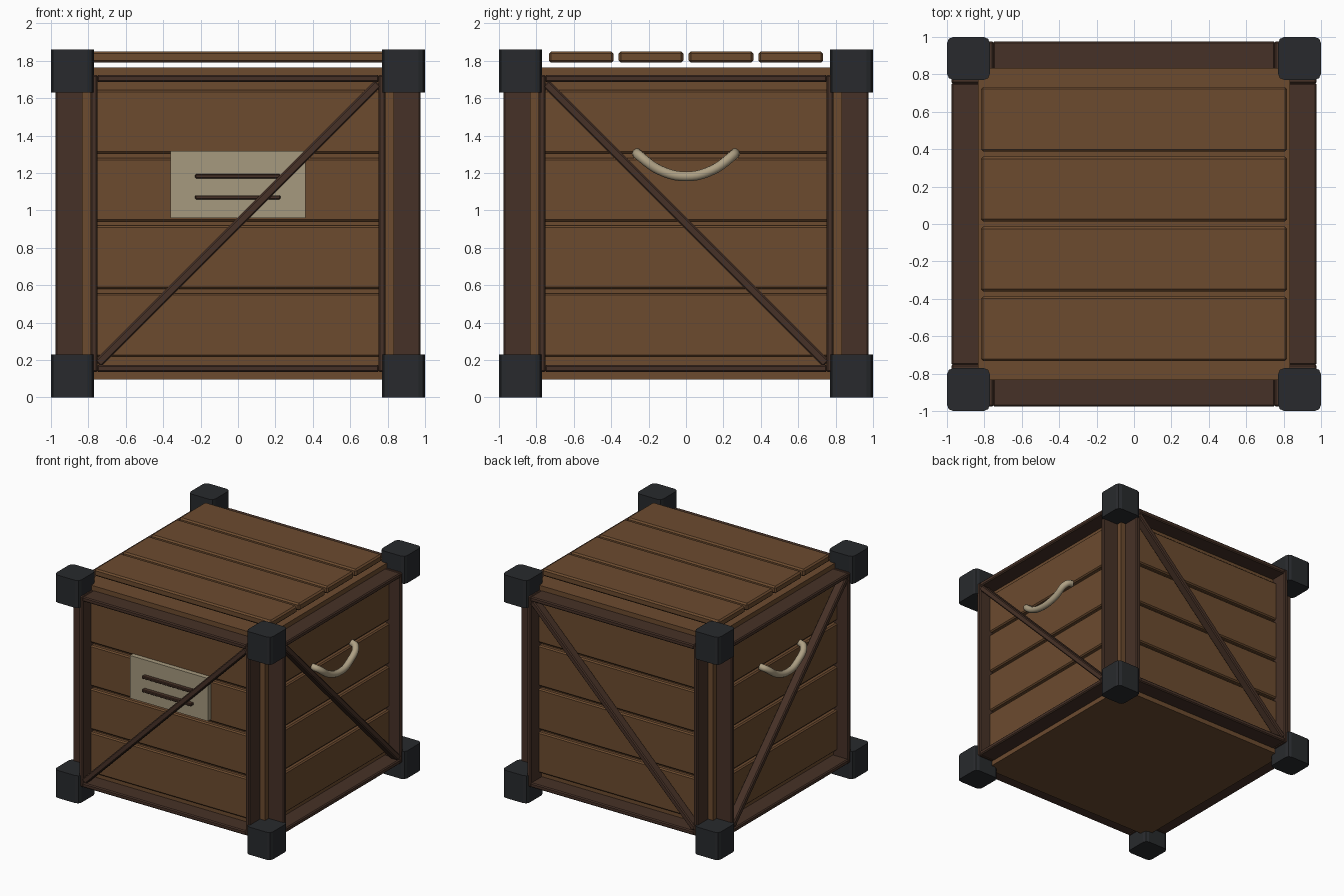
import bpy, bmesh, math
from mathutils import Matrix, Vector

if "Cube" in bpy.data.objects:
    bpy.data.objects.remove(bpy.data.objects["Cube"])


def material(name, rgb):
    m = bpy.data.materials.new(name)
    m.diffuse_color = (*rgb, 1)
    m.use_nodes = True
    m.node_tree.nodes["Principled BSDF"].inputs["Base Color"].default_value = m.diffuse_color
    return m


WOOD = material("plank_wood", (0.15, 0.07, 0.028))
DARK = material("dark_wood", (0.062, 0.031, 0.020))
IRON = material("iron", (0.021, 0.023, 0.026))
PAPER = material("paper", (0.38, 0.32, 0.21))
ROPE = material("rope", (0.42, 0.35, 0.23))


def boxes(name, parts, mat, bevel=0.0, turn=0.0, segments=1):
    """One object from boxes given as (low corner, high corner, optional tilt about y)."""
    bm = bmesh.new()
    for lo, hi, *tilt in parts:
        lo, hi = Vector(lo), Vector(hi)
        m = Matrix.Translation((lo + hi) / 2)
        if tilt:
            m = m @ Matrix.Rotation(tilt[0], 4, 'Y')
        m = m @ Matrix.Diagonal((*(hi - lo), 1))
        bmesh.ops.create_cube(bm, size=1, matrix=m)
    if bevel:
        bmesh.ops.bevel(bm, geom=bm.edges[:], offset=bevel, segments=segments,
                        affect='EDGES', profile=0.5)
    bm.transform(Matrix.Rotation(turn, 4, 'Z'))
    me = bpy.data.meshes.new(name)
    bm.to_mesh(me)
    bm.free()
    me.materials.append(mat)
    ob = bpy.data.objects.new(name, me)
    bpy.context.collection.objects.link(ob)
    return ob


# Core box
boxes("crate_core", [((-0.835, -0.835, 0.095), (0.835, 0.835, 1.765))], WOOD)

# Lid planks, floating just above the core
for i in range(4):
    y = -0.56 + i * 0.3733
    boxes(f"lid_plank_{i + 1}", [((-0.818, y - 0.173, 1.79), (0.818, y + 0.173, 1.85))],
          WOOD, 0.012)

# Four sides, each modelled as the front and turned; lean is the brace direction
for side, turn, lean in (("front", 0, 1), ("right", 90, -1), ("back", 180, -1), ("left", 270, 1)):
    a = math.radians(turn)
    # Wall planks
    for i in range(4):
        z = 0.225 + i * 0.362
        boxes(f"{side}_plank_{i + 1}", [((-0.77, -0.87, z - 0.007), (0.77, -0.82, z + 0.332))],
              WOOD, 0.01, a)
    # Deep, narrow frame
    boxes(f"{side}_frame", [
        ((-0.788, -0.975, 0.135), (-0.75, -0.825, 1.725)),
        ((0.75, -0.975, 0.135), (0.788, -0.825, 1.725)),
        ((-0.755, -0.975, 0.135), (0.755, -0.825, 0.173)),
        ((-0.755, -0.975, 1.687), (0.755, -0.825, 1.725))], DARK, 0.008, a)
    # Diagonal brace
    boxes(f"{side}_brace", [((-1.06, -0.97, 0.907), (1.06, -0.895, 0.953),
                             -lean * math.pi / 4)], DARK, 0.008, a)

# Iron corner blocks with rounded upright edges
for level, z in (("lower", 0.0), ("upper", 1.63)):
    for sx, xn in ((-1, "left"), (1, "right")):
        for sy, yn in ((-1, "front"), (1, "back")):
            bm = bmesh.new()
            bmesh.ops.create_cube(bm, size=1, matrix=Matrix.Translation(
                (sx * 0.885, sy * 0.885, z + 0.115)) @ Matrix.Diagonal((0.23, 0.23, 0.23, 1)))
            upright = [e for e in bm.edges if abs(e.verts[0].co.z - e.verts[1].co.z) > 0.1]
            bmesh.ops.bevel(bm, geom=upright, offset=0.034, segments=2,
                            affect='EDGES', profile=0.5)
            name = f"{level}_{yn}_{xn}_corner"
            me = bpy.data.meshes.new(name)
            bm.to_mesh(me)
            bm.free()
            me.materials.append(IRON)
            bpy.context.collection.objects.link(bpy.data.objects.new(name, me))

# Paper label with two plain bars on the front
boxes("label", [((-0.36, -0.91, 0.96), (0.36, -0.865, 1.317))], PAPER)
for i, z in enumerate((1.07, 1.183)):
    boxes(f"label_bar_{i + 1}", [((-0.23, -0.945, z - 0.011), (0.227, -0.905, z + 0.011))],
          DARK, 0.005)

# Sagging rope handles on the left and right
for s, name in ((1, "right_rope_handle"), (-1, "left_rope_handle")):
    path = [(0.865, -0.262, 1.305), (0.91, -0.25, 1.293), (0.935, -0.14, 1.215),
            (0.943, 0, 1.182), (0.935, 0.14, 1.215), (0.91, 0.25, 1.293), (0.865, 0.262, 1.305)]
    cu = bpy.data.curves.new(name, 'CURVE')
    cu.dimensions = '3D'
    cu.bevel_depth = 0.027
    cu.bevel_resolution = 3
    cu.use_fill_caps = True
    cu.resolution_u = 5
    sp = cu.splines.new('BEZIER')
    sp.bezier_points.add(len(path) - 1)
    for p, (x, y, z) in zip(sp.bezier_points, path):
        p.co = (s * x, y, z)
        p.handle_left_type = p.handle_right_type = 'AUTO'
    cu.materials.append(ROPE)
    bpy.context.collection.objects.link(bpy.data.objects.new(name, cu))
